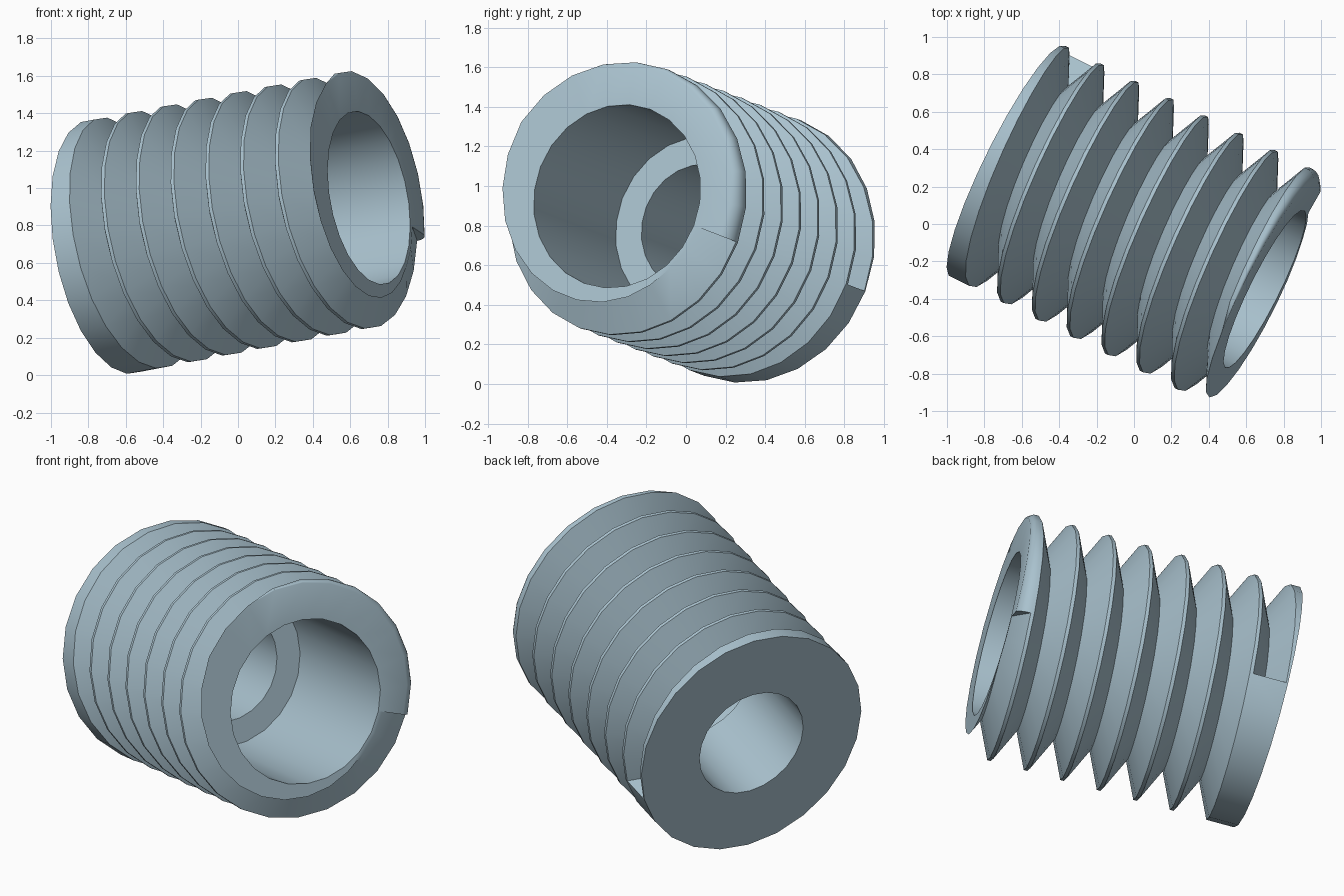
import bpy, bmesh, math
from mathutils import Vector

if "Cube" in bpy.data.objects:
    bpy.data.objects.remove(bpy.data.objects["Cube"])

# Main dimensions, measured along the tilted axis
SEG = 24
PITCH, TURNS = 0.2108, 7
R_CREST, R_ROOT = 0.69, 0.495
R_BORE, R_HOLE = 0.47, 0.325
T_BACK, T_FRONT, T_LEDGE = -0.768, 0.793, -0.15
CREST_HALF = 0.01
RIM_STEPS = 4

axis = Vector((0.882, -0.439, 0.168)).normalized()
centre = Vector((0, 0, 0.815))
start_dir = (Vector((1, 0, 0)) - axis * axis.x).normalized()
side_dir = axis.cross(start_dir)


def section(u):
    """Closed (t, r) outline at fraction u of a turn, and its outer point count."""
    pts = [(T_BACK, R_CREST)]
    for k in range(TURNS):
        s = T_BACK + PITCH * (k + u)
        pts.append((max(T_BACK, s - CREST_HALF), R_CREST))
        pts.append((s + CREST_HALF, R_CREST))
        pts.append((min(s + PITCH / 2, T_FRONT), R_ROOT))
    # last thread: rounded rim, or rising flank cut by the front plane
    s = T_BACK + PITCH * (TURNS + u)
    if s + CREST_HALF < T_FRONT:
        t0 = s + CREST_HALF
        d = T_FRONT - t0
        pts += [(s - CREST_HALF, R_CREST), (t0, R_CREST)]
        top = math.radians(75)
        for j in range(1, RIM_STEPS + 1):
            a = top * j / RIM_STEPS
            pts.append((t0 + d * math.sin(a) / math.sin(top),
                        R_CREST - 0.8 * d * (1 - math.cos(a)) / (1 - math.cos(top))))
    else:
        t_valley = s - PITCH / 2
        f = (T_FRONT - t_valley) / (PITCH / 2 - CREST_HALF)
        r = R_ROOT + (R_CREST - R_ROOT) * max(0.0, min(1.0, f))
        pts += [(T_FRONT, r)] * (2 + RIM_STEPS)
    n_outer = len(pts)
    # stepped bore
    pts += [(T_FRONT, R_BORE), (T_LEDGE, R_BORE), (T_LEDGE, R_HOLE), (T_BACK, R_HOLE)]
    return pts, n_outer


bm = bmesh.new()
columns = []
for i in range(SEG + 1):
    ang = 2 * math.pi * i / SEG
    radial = start_dir * math.cos(ang) + side_dir * math.sin(ang)
    pts, n_outer = section(i / SEG)
    columns.append([bm.verts.new(centre + axis * t + radial * r) for t, r in pts])

# Skin between neighbouring sections
for a, b in zip(columns, columns[1:]):
    n = len(a)
    for j in range(n):
        k = (j + 1) % n
        bm.faces.new((a[j], b[j], b[k], a[k]))

# End walls where the thread starts and stops
first, last = columns[0], columns[-1]
bm.faces.new((first[2], first[3], first[4]))
bm.faces.new([last[3 * TURNS]] + first[3 * TURNS + 2:n_outer])

bmesh.ops.remove_doubles(bm, verts=bm.verts, dist=0.0004)
bmesh.ops.dissolve_degenerate(bm, dist=0.0004, edges=bm.edges)
bmesh.ops.recalc_face_normals(bm, faces=bm.faces)

mesh = bpy.data.meshes.new("threaded_sleeve")
bm.to_mesh(mesh)
bm.free()
sleeve = bpy.data.objects.new("threaded_sleeve", mesh)
bpy.context.collection.objects.link(sleeve)

# Single flat colour
mat = bpy.data.materials.new("pale_blue_grey")
mat.diffuse_color = (0.40, 0.54, 0.62, 1)
mat.use_nodes = True
mat.node_tree.nodes["Principled BSDF"].inputs["Base Color"].default_value = mat.diffuse_color
mesh.materials.append(mat)

bpy.context.view_layer.objects.active = sleeve
sleeve.select_set(True)
bpy.ops.object.shade_smooth_by_angle(angle=math.radians(30))
